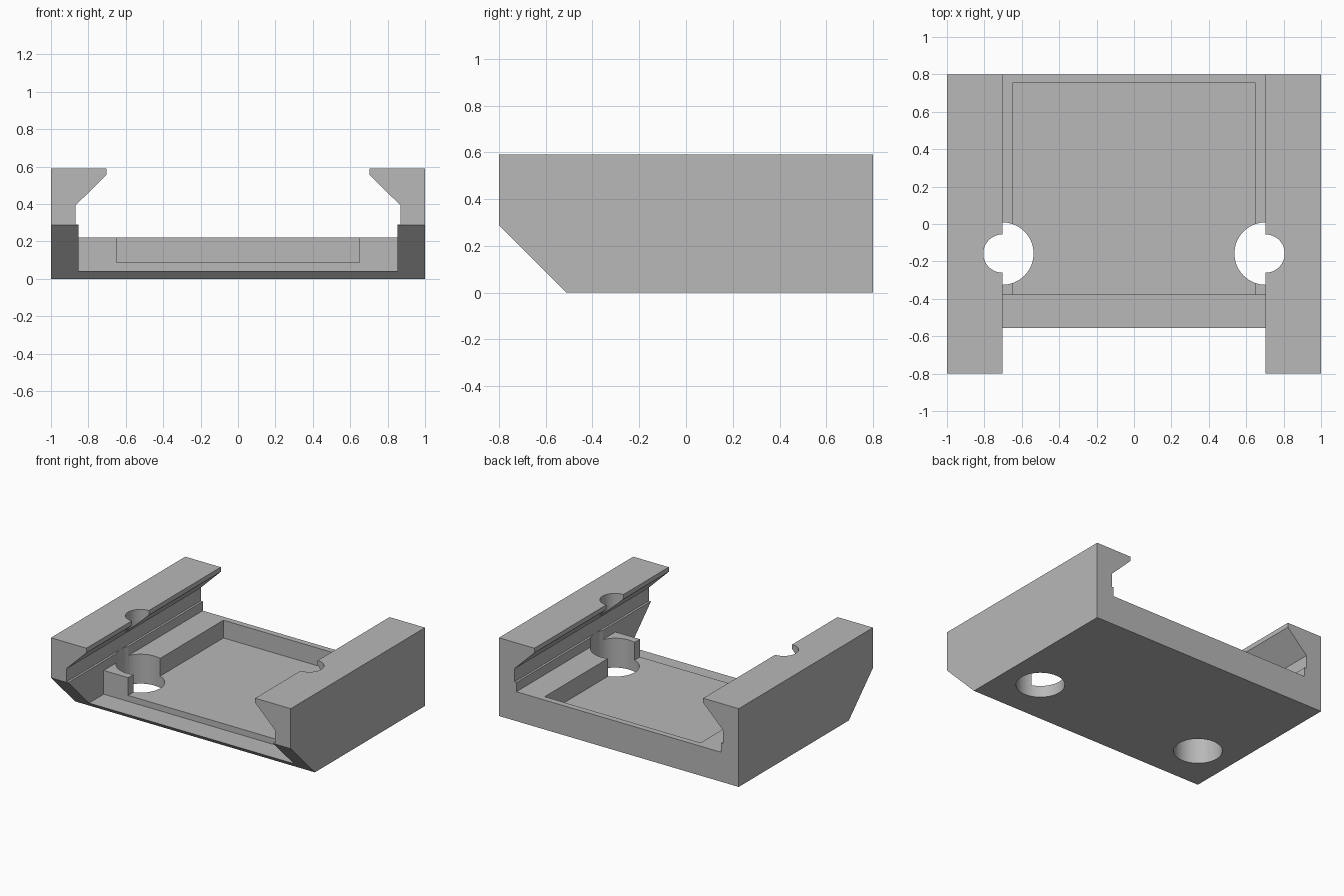
import bpy
import bmesh
from mathutils import Vector

default = bpy.data.objects.get("Cube")
if default:
    bpy.data.objects.remove(default, do_unlink=True)

# Single plain grey
grey = bpy.data.materials.new("plain_grey")
grey.use_nodes = True
colour = (0.48, 0.48, 0.48, 1)
grey.diffuse_color = colour
grey.node_tree.nodes["Principled BSDF"].inputs["Base Color"].default_value = colour


def finish(bm, name):
    bmesh.ops.recalc_face_normals(bm, faces=bm.faces[:])
    mesh = bpy.data.meshes.new(name)
    bm.to_mesh(mesh)
    bm.free()
    mesh.materials.append(grey)
    obj = bpy.data.objects.new(name, mesh)
    bpy.context.collection.objects.link(obj)
    return obj


def prism(name, points, offset):
    """Extrude a closed outline of 3D points along an offset."""
    bm = bmesh.new()
    face = bm.faces.new([bm.verts.new(p) for p in points])
    moved = bmesh.ops.extrude_face_region(bm, geom=[face])["geom"]
    verts = [v for v in moved if isinstance(v, bmesh.types.BMVert)]
    bmesh.ops.translate(bm, verts=verts, vec=Vector(offset))
    return finish(bm, name)


def box(name, half_x, y0, y1, z0, z1):
    outline = [(-half_x, y0, z0), (half_x, y0, z0), (half_x, y0, z1), (-half_x, y0, z1)]
    return prism(name, outline, (0, y1 - y0, 0))


def cylinder(name, x, y, radius, z0, z1):
    bm = bmesh.new()
    bmesh.ops.create_cone(bm, cap_ends=True, segments=64, radius1=radius,
                          radius2=radius, depth=z1 - z0)
    bmesh.ops.translate(bm, verts=bm.verts[:], vec=(x, y, (z0 + z1) / 2))
    return finish(bm, name)


def combine(target, tool, operation):
    """Apply a boolean and discard the helper."""
    tool.hide_render = True
    mod = target.modifiers.new("boolean", "BOOLEAN")
    mod.object = tool
    mod.operation = operation
    mod.solver = "EXACT"
    bpy.context.view_layer.objects.active = target
    bpy.ops.object.modifier_apply(modifier=mod.name)
    bpy.data.objects.remove(tool, do_unlink=True)


# Channel body: outer shell with undercut, overhanging side rails
right_half = [(1, 0), (1, 0.59), (0.704, 0.59), (0.704, 0.555), (0.87, 0.392),
              (0.87, 0.292), (0.854, 0.292), (0.854, 0.043)]
section = right_half + [(-x, z) for x, z in reversed(right_half)]
body = prism("channel_body", [(x, -0.8, z) for x, z in section], (0, 1.6, 0))

# Raised floor with a shallow tray open at the front
pad = box("raised_floor", 0.93, -0.38, 0.8, 0.02, 0.222)
combine(pad, box("tray_cutter", 0.65, -0.6, 0.755, 0.088, 0.5), "DIFFERENCE")
combine(body, pad, "UNION")

# Sloped underside at the front
wedge = [(-1.1, -0.9, 0.388), (-1.1, -0.412, -0.1), (-1.1, -0.9, -0.1)]
combine(body, prism("slope_cutter", wedge, (2.2, 0, 0)), "DIFFERENCE")

# Stepped screw holes: wide through the floor, narrow through the rails
for side in (-1, 1):
    x, y = side * 0.704, -0.158
    combine(body, cylinder("floor_hole", x, y, 0.167, -0.1, 0.34), "DIFFERENCE")
    combine(body, cylinder("rail_hole", x, y, 0.102, 0.28, 0.7), "DIFFERENCE")

# Smooth bores, crisp edges
bpy.ops.object.select_all(action="DESELECT")
body.select_set(True)
bpy.context.view_layer.objects.active = body
bpy.ops.object.shade_smooth_by_angle(angle=0.5)
